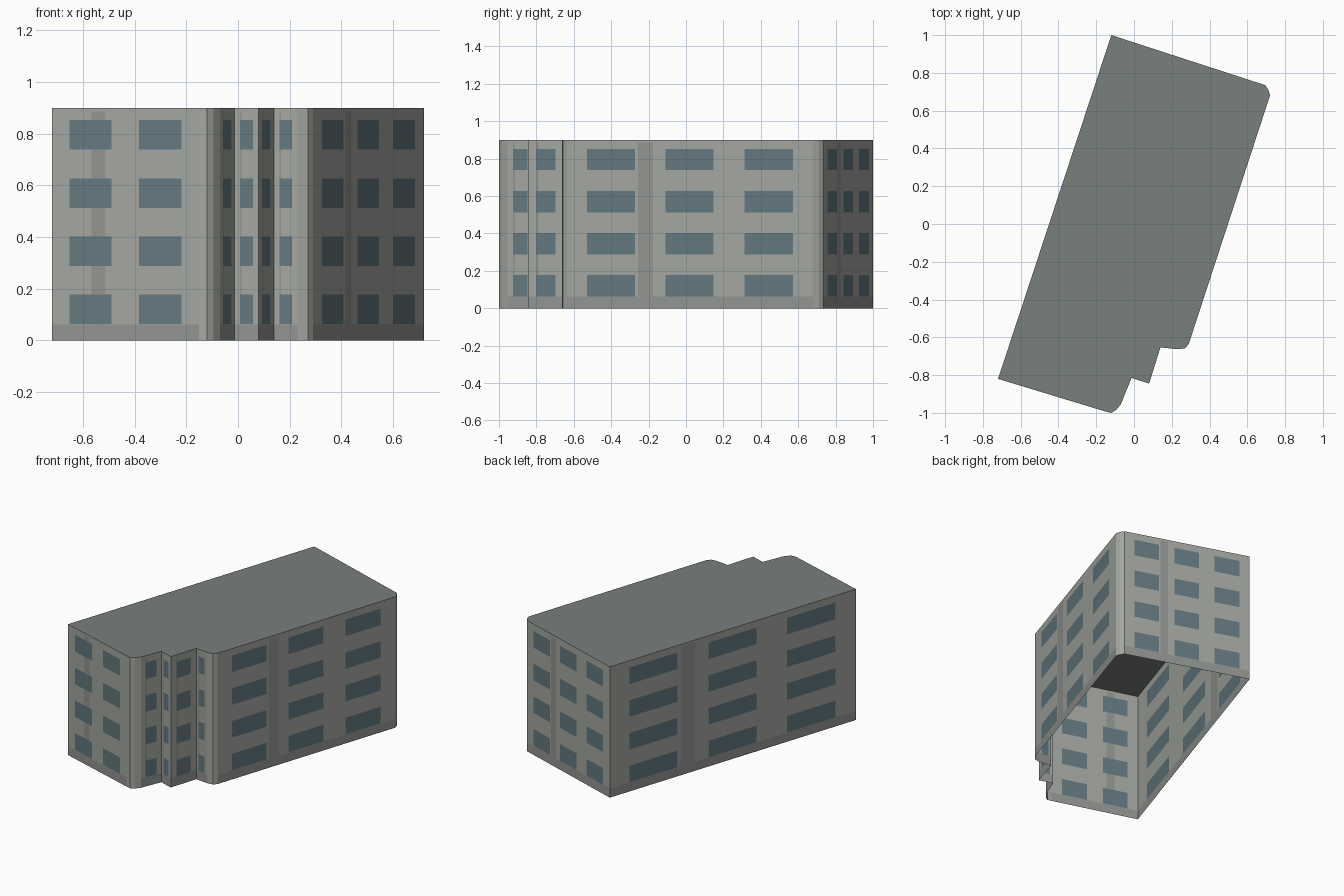
import bpy, bmesh

if "Cube" in bpy.data.objects:
    bpy.data.objects.remove(bpy.data.objects["Cube"])

H, FLOOR = 0.9, 0.225
BASE_TOP, STRIPE_TOP = 0.062, 0.885

# Footprint corners, counter-clockwise, each with the window bays of the wall that starts there
OUTLINE = [
    (-0.72, -0.82, 2),
    (-0.15, -0.993, 0), (-0.12, -1.0, 0), (-0.095, -0.985, 0),   # rounded front corner
    (-0.07, -0.955, 1), (-0.013, -0.815, 1),                     # stepped notch
    (0.08, -0.845, 1), (0.14, -0.653, 1),
    (0.23, -0.663, 0), (0.27, -0.658, 0),                        # rounded side corner
    (0.29, -0.635, 3),
    (0.72, 0.68, 0), (0.712, 0.71, 0),                           # rounded back corner
    (0.695, 0.735, 3),
    (-0.12, 1.0, 3),
]
# Window spans and painted stripe span along a wall, as fractions of its length
WINDOWS = {
    0: [],
    1: [(0.22, 0.77)],
    2: [(0.12, 0.405), (0.59, 0.88)],
    3: [(0.08, 0.275), (0.40, 0.595), (0.72, 0.917)],
}
STRIPE = {0: (2, 2), 1: (0.22, 0.29), 2: (0.27, 0.365), 3: (0.288, 0.348)}
FLOORS = [(0.063 + FLOOR * i, 0.177 + FLOOR * i) for i in range(4)]


def material(name, rgb):
    m = bpy.data.materials.new(name)
    m.diffuse_color = (*rgb, 1)
    m.use_nodes = True
    m.node_tree.nodes["Principled BSDF"].inputs["Base Color"].default_value = m.diffuse_color
    return m


def make_object(name, bm, mats):
    me = bpy.data.meshes.new(name)
    bm.to_mesh(me)
    bm.free()
    for m in mats:
        me.materials.append(m)
    ob = bpy.data.objects.new(name, me)
    bpy.context.collection.objects.link(ob)
    return ob


def inside(v, spans):
    return any(a < v < b for a, b in spans)


def paint(u, z, bays):
    """Material slot at a point on a wall: 0 plaster, 1 trim, 2 glass."""
    if bays == 0:
        return 0
    if inside(u, WINDOWS[bays]) and inside(z, FLOORS):
        return 2
    if z < BASE_TOP or (inside(u, [STRIPE[bays]]) and z < STRIPE_TOP):
        return 1
    return 0


plaster = material("plaster", (0.37, 0.385, 0.35))
trim = material("trim", (0.29, 0.30, 0.285))
glass = material("glass", (0.125, 0.19, 0.215))
roofing = material("roofing", (0.19, 0.215, 0.205))

# Walls: every wall is a flat grid cut along the window, stripe and base lines
bm = bmesh.new()
z_cuts = sorted({0, BASE_TOP, STRIPE_TOP, H} | {z for f in FLOORS for z in f})
for i, (x0, y0, bays) in enumerate(OUTLINE):
    x1, y1, _ = OUTLINE[(i + 1) % len(OUTLINE)]
    u_cuts = {0, 1} | {u for w in WINDOWS[bays] for u in w}
    if bays:
        u_cuts |= set(STRIPE[bays])
    u_cuts = sorted(u_cuts)
    for ua, ub in zip(u_cuts, u_cuts[1:]):
        for za, zb in zip(z_cuts, z_cuts[1:]):
            quad = [(ua, za), (ub, za), (ub, zb), (ua, zb)]
            f = bm.faces.new([bm.verts.new((x0 + (x1 - x0) * u, y0 + (y1 - y0) * u, z))
                              for u, z in quad])
            f.material_index = paint((ua + ub) / 2, (za + zb) / 2, bays)
bmesh.ops.remove_doubles(bm, verts=bm.verts, dist=0.0005)
make_object("walls", bm, [plaster, trim, glass])

# Flat roof; the underside of the building stays open
bm = bmesh.new()
bm.faces.new([bm.verts.new((x, y, H)) for x, y, _ in OUTLINE])
make_object("roof", bm, [roofing])
